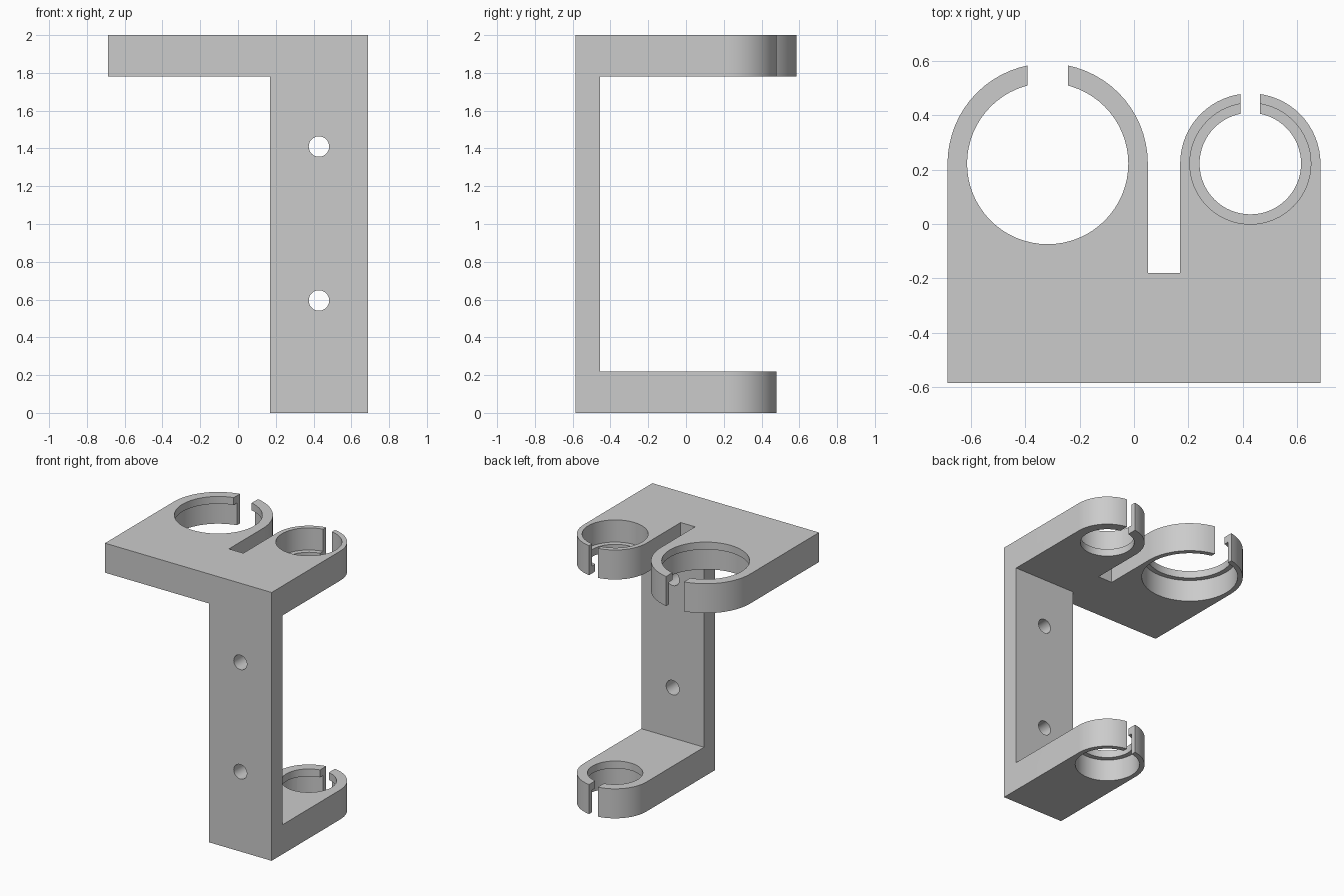
import bpy, bmesh, math

cube = bpy.data.objects.get("Cube")
if cube:
    bpy.data.objects.remove(cube, do_unlink=True)

# Main dimensions
HALF_X, FRONT, RING_Y = 0.687, -0.585, 0.2225
THICK, HEIGHT, LIP = 0.22, 2.0, 0.055
STEM_X, PLATE_BACK = 0.17, -0.455
BIG = dict(x=-0.318, outer=0.369, bore=0.297, seat=0.333, gap=0.148)
SMALL = dict(x=0.4285, outer=0.2585, bore=0.187, seat=0.223, gap=0.072)

grey = bpy.data.materials.new("plain grey")
grey.use_nodes = True
colour = (0.6, 0.6, 0.6, 1)
grey.diffuse_color = colour
grey.node_tree.nodes["Principled BSDF"].inputs["Base Color"].default_value = colour


def arc(x, y, r, sweep=math.pi, steps=32):
    return [(x + r * math.cos(sweep * i / steps), y + r * math.sin(sweep * i / steps))
            for i in range(steps + 1)]


def prism(name, outline, z0, z1):
    """Extrude a flat outline from z0 to z1."""
    bm = bmesh.new()
    base = bm.faces.new([bm.verts.new((x, y, z0)) for x, y in outline])
    top = bmesh.ops.extrude_face_region(bm, geom=[base])["geom"]
    bmesh.ops.translate(bm, vec=(0, 0, z1 - z0),
                        verts=[v for v in top if isinstance(v, bmesh.types.BMVert)])
    bmesh.ops.recalc_face_normals(bm, faces=bm.faces)
    mesh = bpy.data.meshes.new(name)
    bm.to_mesh(mesh)
    bm.free()
    mesh.materials.append(grey)
    obj = bpy.data.objects.new(name, mesh)
    bpy.context.collection.objects.link(obj)
    return obj


def box(name, x0, x1, y0, y1, z0, z1):
    return prism(name, [(x0, y0), (x1, y0), (x1, y1), (x0, y1)], z0, z1)


def cylinder(name, x, y, r, z0, z1):
    return prism(name, arc(x, y, r, math.tau, 64)[:-1], z0, z1)


def combine(body, other, operation):
    """Apply a boolean and discard the helper."""
    other.hide_render = True
    mod = body.modifiers.new(operation.lower(), 'BOOLEAN')
    mod.operation, mod.solver, mod.object = operation, 'EXACT', other
    bpy.context.view_layer.objects.active = body
    bpy.ops.object.modifier_apply(modifier=mod.name)
    bpy.data.objects.remove(other, do_unlink=True)


def cut_clip(body, ring, z0, lip_on_top):
    """Stepped bore with a retaining lip, and the gap that opens the ring."""
    z1, x = z0 + THICK, ring["x"]
    combine(body, cylinder("bore_cutter", x, RING_Y, ring["bore"], z0 - 0.1, z1 + 0.1), 'DIFFERENCE')
    low, high = (z0 - 0.1, z1 - LIP) if lip_on_top else (z0 + LIP, z1 + 0.1)
    combine(body, cylinder("seat_cutter", x, RING_Y, ring["seat"], low, high), 'DIFFERENCE')
    half = ring["gap"] / 2
    combine(body, box("gap_cutter", x - half, x + half, RING_Y, 0.8, z0 - 0.1, z1 + 0.1), 'DIFFERENCE')


# Upper shelf with two round-ended arms and a slot between them
shelf = [(-HALF_X, FRONT), (HALF_X, FRONT)]
shelf += arc(SMALL["x"], RING_Y, SMALL["outer"])
shelf += [(STEM_X, -0.18), (0.051, -0.18)]
shelf += arc(BIG["x"], RING_Y, BIG["outer"])
bracket = prism("clip_bracket", shelf, HEIGHT - THICK, HEIGHT)

# Upright mounting plate and lower arm
lower = [(STEM_X, FRONT), (HALF_X, FRONT)] + arc(SMALL["x"], RING_Y, SMALL["outer"])
combine(bracket, box("mounting_plate", STEM_X, HALF_X, FRONT, PLATE_BACK,
                     THICK, HEIGHT - THICK), 'UNION')
combine(bracket, prism("lower_arm", lower, 0, THICK), 'UNION')

# Clip rings
cut_clip(bracket, BIG, HEIGHT - THICK, True)
cut_clip(bracket, SMALL, HEIGHT - THICK, False)
cut_clip(bracket, SMALL, 0, True)

# Screw holes through the upright
for z in (0.595, 1.41):
    hole = cylinder("screw_cutter", 0, 0, 0.054, -0.2, 0.2)
    hole.rotation_euler.x = math.pi / 2
    hole.location = (SMALL["x"], -0.52, z)
    bpy.context.view_layer.update()
    combine(bracket, hole, 'DIFFERENCE')

# Smooth curved walls, crisp edges
bpy.ops.object.select_all(action='DESELECT')
bracket.select_set(True)
bpy.context.view_layer.objects.active = bracket
bpy.ops.object.shade_smooth_by_angle(angle=math.radians(30))
